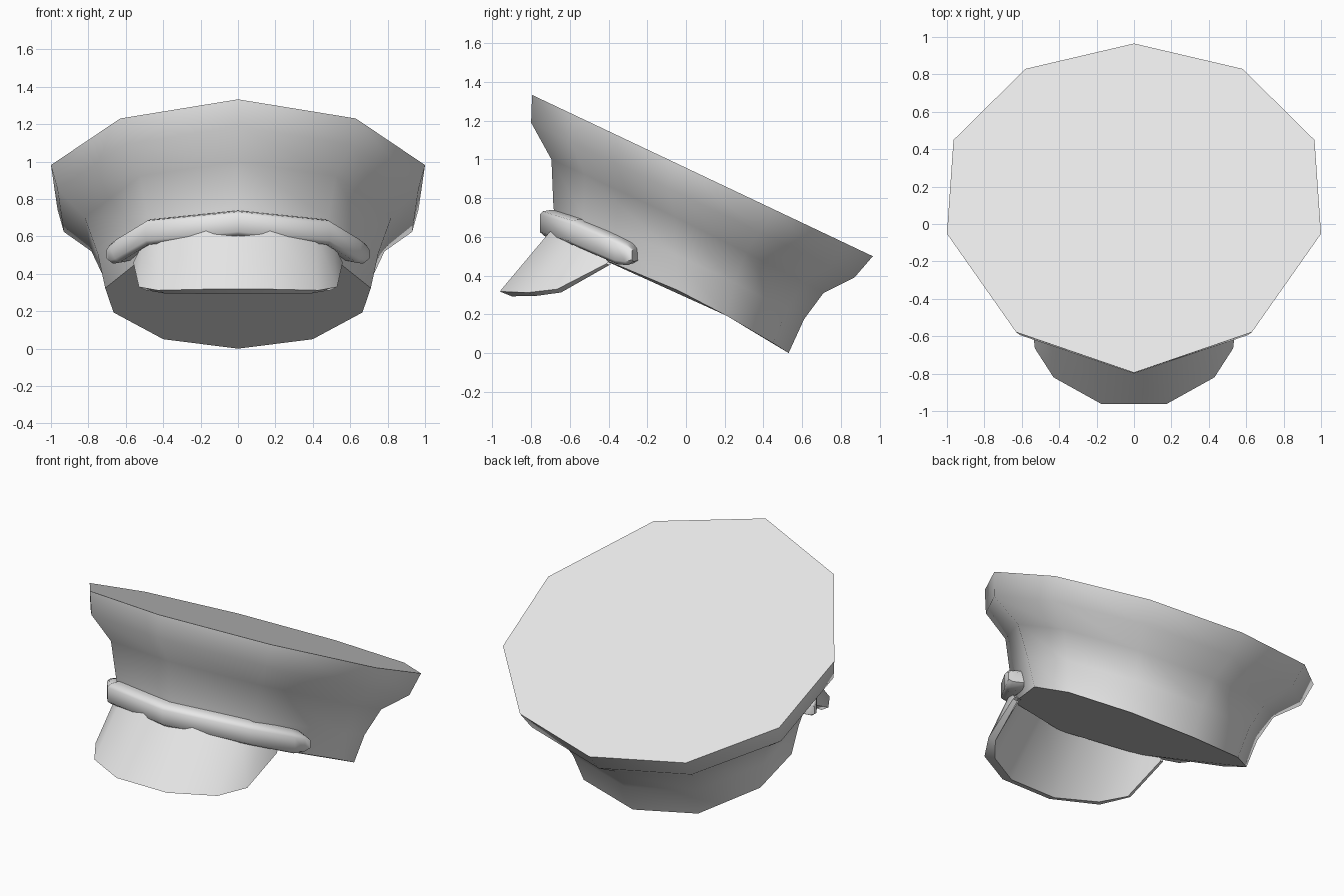
import bpy, math
from mathutils import Vector

if "Cube" in bpy.data.objects:
    bpy.data.objects.remove(bpy.data.objects["Cube"])

mat = bpy.data.materials.new("pale grey")
mat.diffuse_color = (0.8, 0.8, 0.8, 1)
mat.use_nodes = True
mat.node_tree.nodes["Principled BSDF"].inputs["Base Color"].default_value = mat.diffuse_color


def build(name, rows, closed, angle):
    """Skin equal-length rows of points; 'closed' joins each row's ends. End rows are capped."""
    n = len(rows[0])
    verts = [p for r in rows for p in r]
    faces = []
    for i in range(len(rows) - 1):
        for j in range(n if closed else n - 1):
            k = (j + 1) % n
            faces.append((i * n + j, i * n + k, (i + 1) * n + k, (i + 1) * n + j))
    faces.append(tuple(reversed(range(n))))
    faces.append(tuple(range((len(rows) - 1) * n, len(rows) * n)))
    me = bpy.data.meshes.new(name)
    me.from_pydata(verts, [], faces)
    me.materials.append(mat)
    ob = bpy.data.objects.new(name, me)
    bpy.context.collection.objects.link(ob)
    bpy.ops.object.select_all(action='DESELECT')
    ob.select_set(True)
    bpy.context.view_layer.objects.active = ob
    bpy.ops.object.mode_set(mode='EDIT')
    bpy.ops.mesh.select_all(action='SELECT')
    bpy.ops.mesh.remove_doubles(threshold=0.0005)
    bpy.ops.mesh.normals_make_consistent(inside=False)
    bpy.ops.object.mode_set(mode='OBJECT')
    bpy.ops.object.shade_smooth_by_angle(angle=math.radians(angle))
    return ob


# Crown: tilted ten-sided rings, each (half width, front y, front z, back y, back z)
rings = [(0.71, -0.66, 0.57, 0.53, 0.0),
         (0.75, -0.685, 0.76, 0.61, 0.175),
         (0.82, -0.695, 1.0, 0.71, 0.31),
         (0.965, -0.8, 1.19, 0.87, 0.39),
         (1.0, -0.795, 1.333, 0.965, 0.5)]
# outline from back to front: (width share, depth share) at the opening and at the top
low = [(0, 0), (.563, .067), (.937, .27), (1, .48), (.65, .88), (0, 1)]
top = [(0, 0), (.58, .077), (.965, .293), (1, .578), (.63, .877), (0, 1)]
rows = []
for i, (w, fy, fz, by, bz) in enumerate(rings):
    t = min(1, i / 3)
    half = []
    for (xa, fa), (xb, fb) in zip(low, top):
        x, f = xa + (xb - xa) * t, fa + (fb - fa) * t
        arch = 0.2 * f * (1 - f) * (1 - t)
        half.append((w * x, by + (fy - by) * f, bz + (fz - bz) * f + arch))
    rows.append(half + [(-x, y, z) for x, y, z in half[-2:0:-1]])
build("crown", rows, True, 50)


def mirrored(half):
    return [(-x, y, z) for x, y, z in reversed(half)] + list(half)


# Visor: sloping sheet with a bevelled lower lip
inner = [(.17, -.65, .69), (.41, -.56, .63), (.51, -.49, .56), (.555, -.40, .47)]
edge = [(.175, -.962, .318), (.43, -.82, .312), (.53, -.665, .33), (.56, -.41, .462)]
lip = [(.16, -.90, .293), (.39, -.775, .295), (.495, -.645, .313), (.535, -.40, .455)]
under = [(.15, -.62, .60), (.38, -.53, .57), (.48, -.46, .53), (.53, -.385, .46)]
build("visor", [mirrored(r) for r in (inner, edge, lip, under, inner)], False, 40)

# Band: rounded strap wrapped round the front, path points carry a section scale
path = [((0, -.71, .67), 1), ((.47, -.56, .622), 1), ((.62, -.345, .525), 1),
        ((.65, -.295, .51), .85), ((.66, -.265, .505), .5)]
path = [((-p[0], p[1], p[2]), s) for p, s in path[:0:-1]] + path
section = [(-.07, .068), (-.005, .068), (.03, .062), (.045, .045),
           (.045, -.045), (.02, -.066), (-.07, -.05)]
rows = []
for i, (p, s) in enumerate(path):
    a = Vector(path[max(i - 1, 0)][0])
    b = Vector(path[min(i + 1, len(path) - 1)][0])
    out = Vector((b.y - a.y, a.x - b.x, 0)).normalized()
    rows.append([Vector(p) + out * o + Vector((0, 0, h * s)) for o, h in section])
build("band", rows, True, 60)
